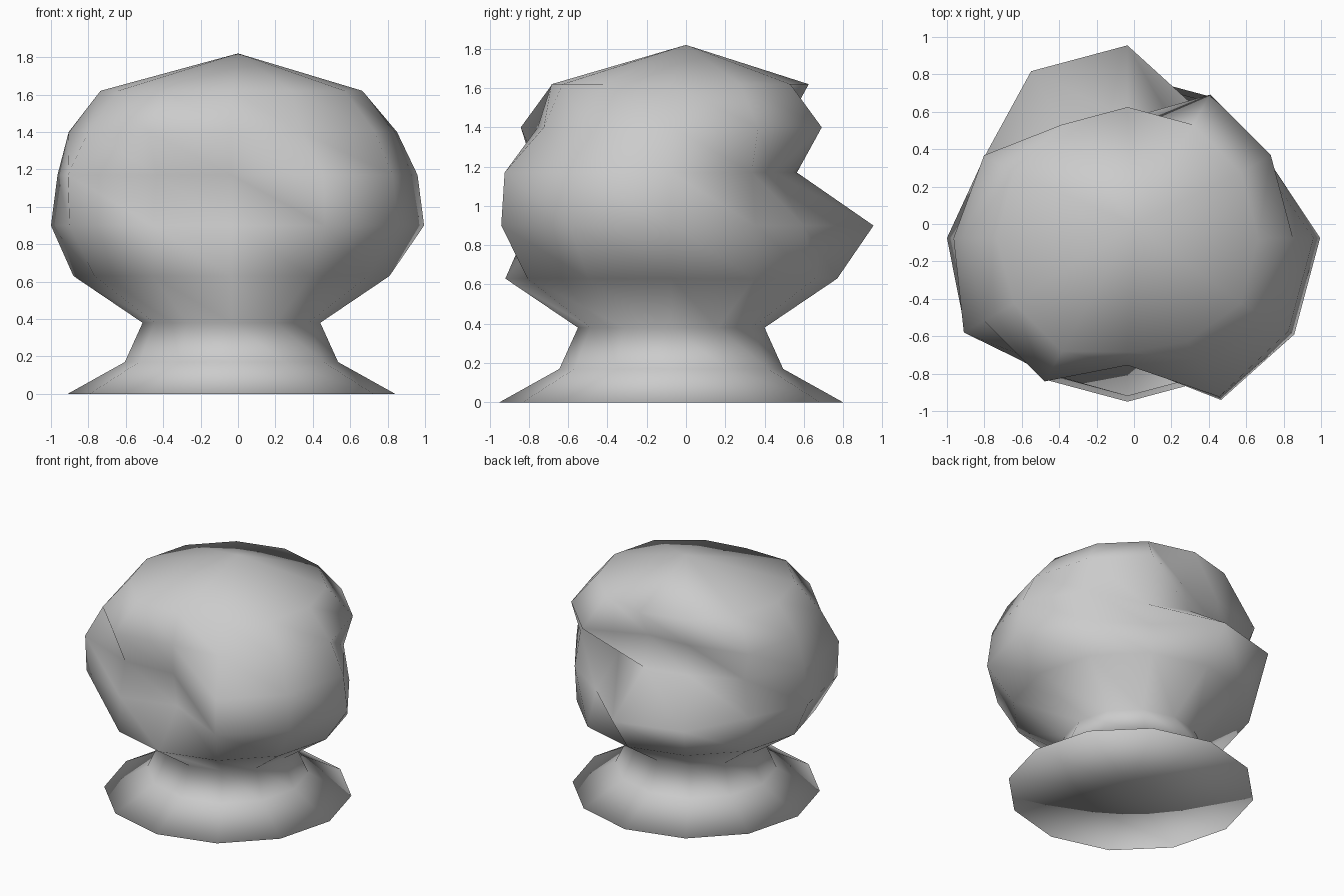
import bpy, bmesh
from math import sin, cos, radians

cube = bpy.data.objects.get("Cube")
if cube:
    bpy.data.objects.remove(cube)

SIDES = 12
CX, CY = -0.035, -0.075

# Turned profile from the foot to the shoulder: radius, height
PROFILE = [(0.875, 0), (0.57, 0.17), (0.475, 0.38), (0.845, 0.63),
           (1.03, 0.9), (0.995, 1.17), (0.885, 1.4), (0.70, 1.62)]

# Hollows in the bulb: (ring, degrees) -> changed radius
DENTS = {
    (4, 30): 0.86, (4, 60): 0.78, (4, 150): 0.88, (4, 180): 0.965,
    (4, 210): 1.0, (4, 240): 0.84, (4, 270): 0.62, (4, 300): 1.0,
    (5, 30): 0.82, (5, 60): 0.60, (5, 90): 0.64, (5, 120): 0.66,
    (5, 150): 0.80, (5, 180): 0.93, (5, 210): 1.01, (5, 240): 0.80,
    (5, 270): 0.67, (5, 300): 0.98,
    (6, 90): 0.58, (6, 120): 0.65, (6, 180): 0.87, (6, 270): 0.68,
    (6, 300): 0.75, (7, 270): 0.61, (7, 300): 0.64,
}


def make_ring(bm, index, radius, height):
    ring = []
    for s in range(SIDES):
        deg = s * 360 // SIDES
        r = DENTS.get((index, deg), radius)
        a = radians(deg)
        ring.append(bm.verts.new((CX + r * cos(a), CY + r * sin(a), height)))
    return ring


# Clay colour
clay = bpy.data.materials.new("plain_grey")
clay.use_nodes = True
grey = (0.6, 0.6, 0.6, 1)
clay.diffuse_color = grey
clay.node_tree.nodes["Principled BSDF"].inputs["Base Color"].default_value = grey

# Knob: flared foot, neck and dented bulb in one skin of triangles
bm = bmesh.new()
rings = [make_ring(bm, i, r, z) for i, (r, z) in enumerate(PROFILE)]
for low, high in zip(rings, rings[1:]):
    for s in range(SIDES):
        t = (s + 1) % SIDES
        bm.faces.new((low[s], low[t], high[s]))
        bm.faces.new((low[t], high[t], high[s]))

# Pointed crown and flat underside, both fanned from a centre point
tip = bm.verts.new((0, 0, 1.82))
foot = bm.verts.new((CX, CY, 0))
for s in range(SIDES):
    t = (s + 1) % SIDES
    bm.faces.new((rings[-1][s], rings[-1][t], tip))
    bm.faces.new((rings[0][t], rings[0][s], foot))

for face in bm.faces:
    face.smooth = True
mesh = bpy.data.meshes.new("dented_knob")
bm.to_mesh(mesh)
bm.free()
mesh.materials.append(clay)
knob = bpy.data.objects.new("dented_knob", mesh)
bpy.context.collection.objects.link(knob)
